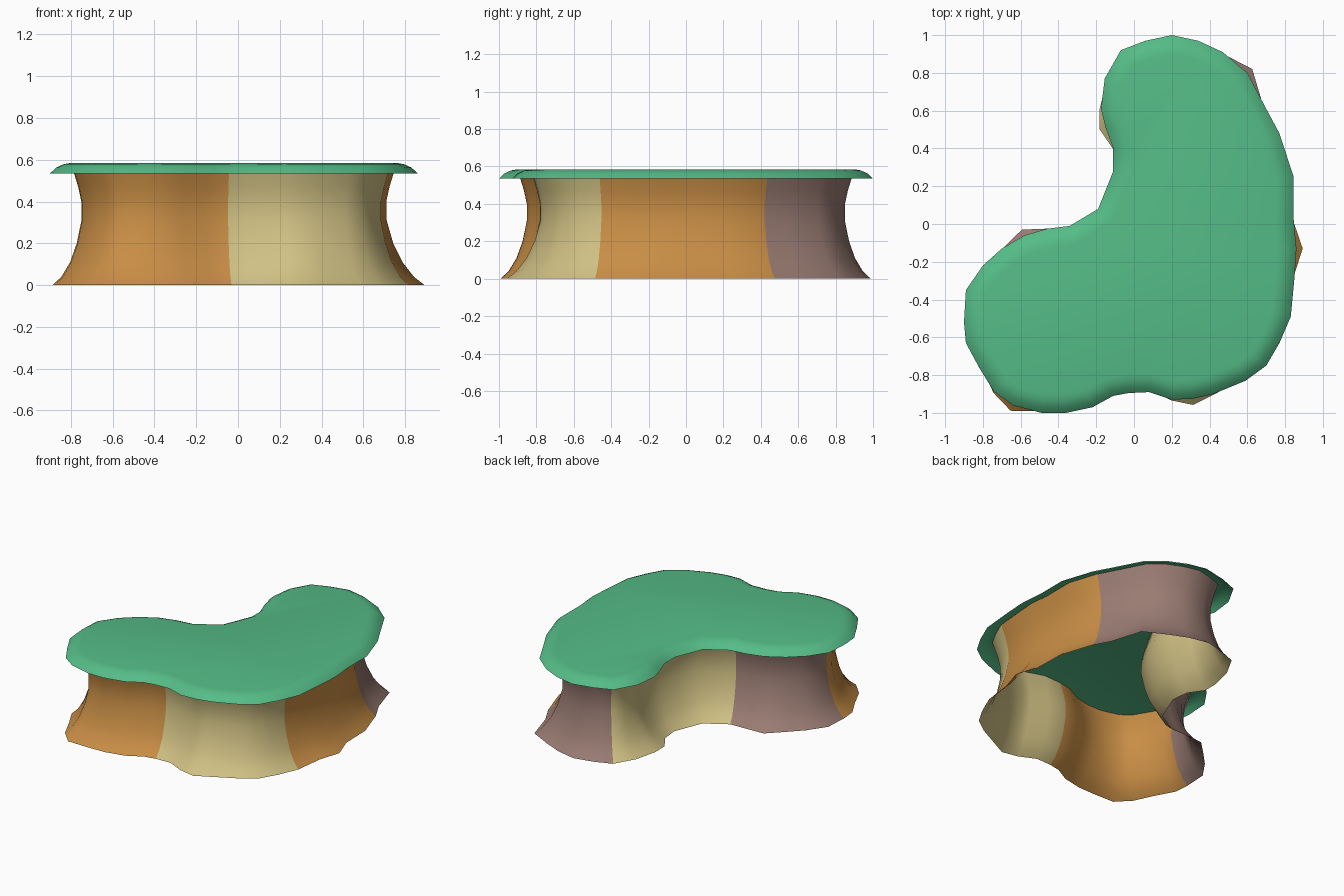
import bpy, bmesh, math
from mathutils import Vector

if "Cube" in bpy.data.objects:
    bpy.data.objects.remove(bpy.data.objects["Cube"])

# Curved-bean outline seen from above (clockwise), reversed to run counter-clockwise
OUTLINE = [(.20, 1.0), (.34, .97), (.47, .91), (.60, .80), (.70, .61), (.77, .48),
           (.845, .25), (.845, .03), (.86, -.13), (.85, -.28), (.83, -.49), (.77, -.63),
           (.70, -.75), (.59, -.83), (.42, -.90), (.31, -.925), (.20, -.93), (.08, -.89),
           (-.03, -.895), (-.11, -.91), (-.22, -.97), (-.36, -1.0), (-.49, -1.0),
           (-.64, -.96), (-.74, -.89), (-.82, -.76), (-.89, -.63), (-.90, -.52),
           (-.89, -.35), (-.80, -.22), (-.70, -.13), (-.58, -.06), (-.46, -.025),
           (-.34, -.01), (-.19, .08), (-.15, .18), (-.11, .28), (-.11, .40),
           (-.15, .51), (-.175, .61), (-.155, .77), (-.07, .92), (.06, .97)]
PTS = [Vector(p) for p in reversed(OUTLINE)]
N = len(PTS)

# Inward direction at each outline point
INWARD = []
for i in range(N):
    t = (PTS[i] - PTS[i - 1]).normalized() + (PTS[(i + 1) % N] - PTS[i]).normalized()
    INWARD.append(Vector((-t.y, t.x)).normalized())

# The foot of the skirt bulges in the middle of each panel
BULGES = [Vector(p) for p in [(.60, .80), (.86, -.13), (.31, -.925),
                              (-.66, -.96), (-.58, -.06), (-.15, .51)]]
# Outline points where one panel meets the next
SEAMS = [(.77, .48), (.83, -.49), (-.03, -.895), (-.90, -.52), (-.34, -.01), (-.07, .92)]


def material(name, rgb):
    m = bpy.data.materials.new(name)
    m.diffuse_color = (*rgb, 1)
    m.use_nodes = True
    m.node_tree.nodes["Principled BSDF"].inputs["Base Color"].default_value = m.diffuse_color
    return m


def foot_offset(p):
    return .012 - sum(.045 * math.exp(-((p - b).length / .11) ** 2) for b in BULGES)


def loft(name, rings, mats, cap=False, foot=0.0, slot=lambda i: 0):
    """Stack inset copies of the outline; rings are (inset, z) from bottom up."""
    bm = bmesh.new()
    levels = []
    for inset, z in rings:
        ring = []
        for p, n in zip(PTS, INWARD):
            fade = max(0, 1 - z / foot) ** 2 if foot else 0
            q = p + n * (inset + fade * foot_offset(p))
            ring.append(bm.verts.new((q.x, q.y, z)))
        levels.append(ring)
    for a, b in zip(levels, levels[1:]):
        for i in range(N):
            j = (i + 1) % N
            f = bm.faces.new((a[i], a[j], b[j], b[i]))
            f.material_index = slot(i)
    if cap:
        bm.faces.new(levels[-1])
    me = bpy.data.meshes.new(name)
    bm.to_mesh(me)
    bm.free()
    for m in mats:
        me.materials.append(m)
    ob = bpy.data.objects.new(name, me)
    bpy.context.collection.objects.link(ob)
    bpy.ops.object.select_all(action='DESELECT')
    ob.select_set(True)
    bpy.context.view_layer.objects.active = ob
    bpy.ops.object.shade_smooth_by_angle(angle=math.radians(50))
    return ob


green = material("green", (.09, .50, .24))
orange = material("orange", (.58, .27, .06))
tan = material("tan", (.63, .53, .23))
mauve = material("mauve", (.32, .20, .17))

# Rounded top shell with a softened rim
loft("top", [(0, .535), (.03, .563), (.065, .579), (.10, .585)], [green], cap=True)

# Six coloured skirt panels, counted clockwise from the first seam
seam_ids = [OUTLINE.index(s) for s in SEAMS]
ORDER = [0, 1, 0, 2, 1, 2]      # orange, tan, orange, mauve, tan, mauve


def panel_slot(i):
    k = N - 2 - i               # segment index in the clockwise list
    hits = [s for s, first in enumerate(seam_ids) if first <= k]
    return ORDER[hits[-1]] if hits and k >= 0 else 2


# The last seam runs past the list end, so those segments stay mauve
loft("skirt", [(0, 0), (.045, .04), (.09, .11), (.125, .20), (.15, .31),
               (.15, .40), (.135, .47), (.115, .535), (.10, .58)],
     [orange, tan, mauve], foot=.4, slot=panel_slot)
